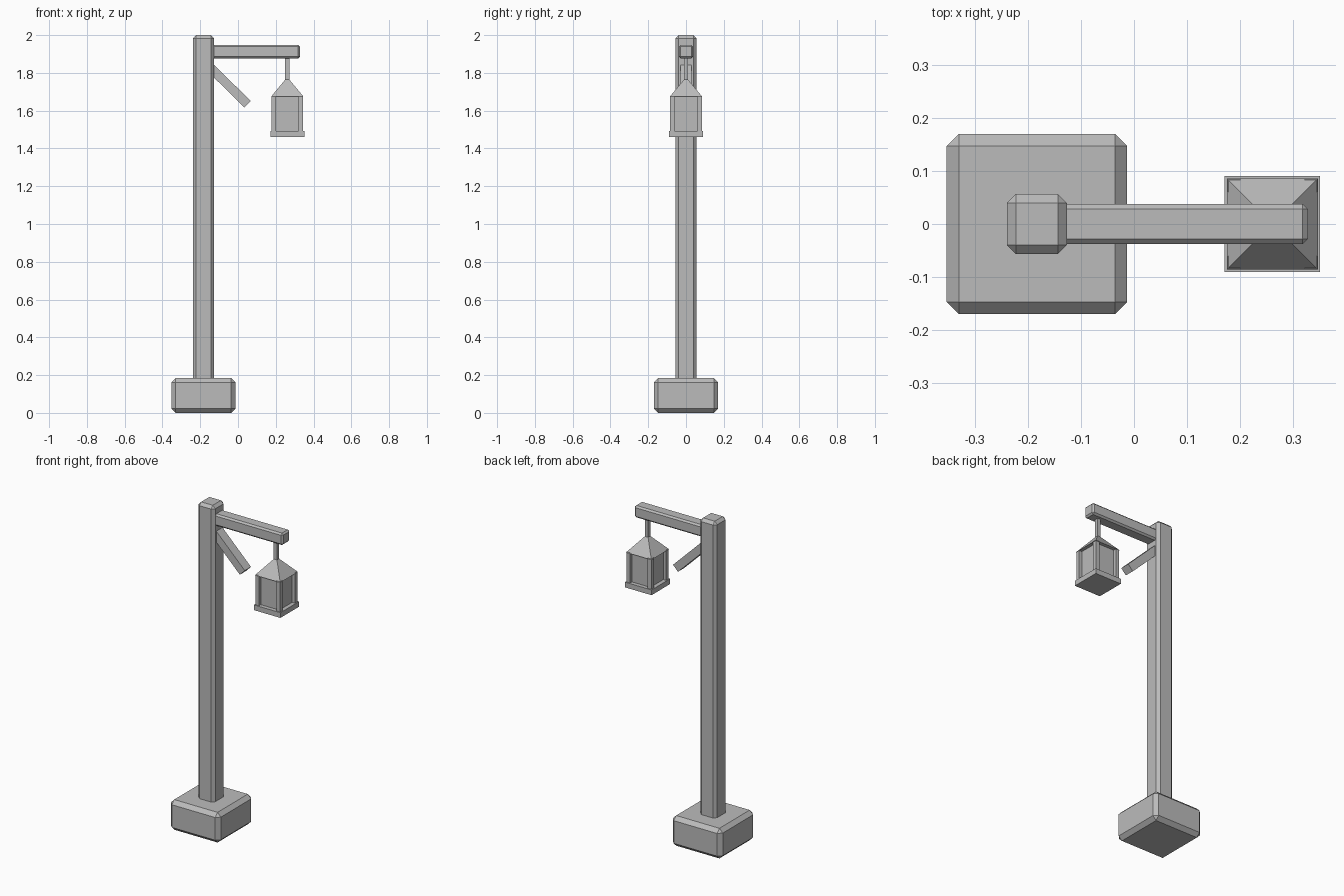
import bpy, bmesh, math
from mathutils import Matrix

cube = bpy.data.objects.get("Cube")
if cube:
    bpy.data.objects.remove(cube, do_unlink=True)

grey = bpy.data.materials.new("plain grey")
grey.use_nodes = True
colour = (0.5, 0.5, 0.5, 1)
grey.diffuse_color = colour
grey.node_tree.nodes["Principled BSDF"].inputs["Base Color"].default_value = colour


def finish(name, bm):
    mesh = bpy.data.meshes.new(name)
    bm.to_mesh(mesh)
    bm.free()
    mesh.materials.append(grey)
    obj = bpy.data.objects.new(name, mesh)
    bpy.context.collection.objects.link(obj)
    return obj


def box(name, centre, size, bevel=0, tilt=0):
    """Box with an optional single-segment chamfer and a tilt about y."""
    bm = bmesh.new()
    bmesh.ops.create_cube(bm, size=1, matrix=Matrix.Diagonal((*size, 1)))
    if bevel:
        bmesh.ops.bevel(bm, geom=bm.edges[:], offset=bevel, segments=1,
                        affect='EDGES', profile=0.5)
    bm.transform(Matrix.Translation(centre) @ Matrix.Rotation(tilt, 4, 'Y'))
    return finish(name, bm)


post_x, lamp_x = -0.183, 0.261

# Standing structure
box("base_block", (post_x, 0, 0.0925), (0.34, 0.34, 0.185), 0.023)
box("post", (post_x, 0, 1.05), (0.113, 0.113, 1.9), 0.017)
box("cross_arm", (0.078, 0, 1.912), (0.5, 0.076, 0.073), 0.01)
box("diagonal_brace", (-0.055, 0, 1.738), (0.295, 0.06, 0.048), 0, math.radians(44.5))

# Hanging lantern
box("hanger_rod", (lamp_x, 0, 1.82), (0.022, 0.022, 0.13))
box("lantern_floor", (lamp_x, 0, 1.476), (0.18, 0.18, 0.032))
box("lantern_glass", (lamp_x, 0, 1.583), (0.13, 0.13, 0.19))
for sx, side in ((-1, "right"), (1, "left")):
    for sy, end in ((-1, "front"), (1, "back")):
        box(f"lantern_post_{end}_{side}", (lamp_x + sx * 0.072, sy * 0.072, 1.583),
            (0.024, 0.024, 0.19))

# Pyramid roof with its sides square to the axes
bm = bmesh.new()
bmesh.ops.create_cone(bm, cap_ends=True, segments=4, radius1=0.086 * math.sqrt(2),
                      radius2=0.004, depth=0.1)
bm.transform(Matrix.Translation((lamp_x, 0, 1.724)) @ Matrix.Rotation(math.pi / 4, 4, 'Z'))
finish("lantern_roof", bm)
